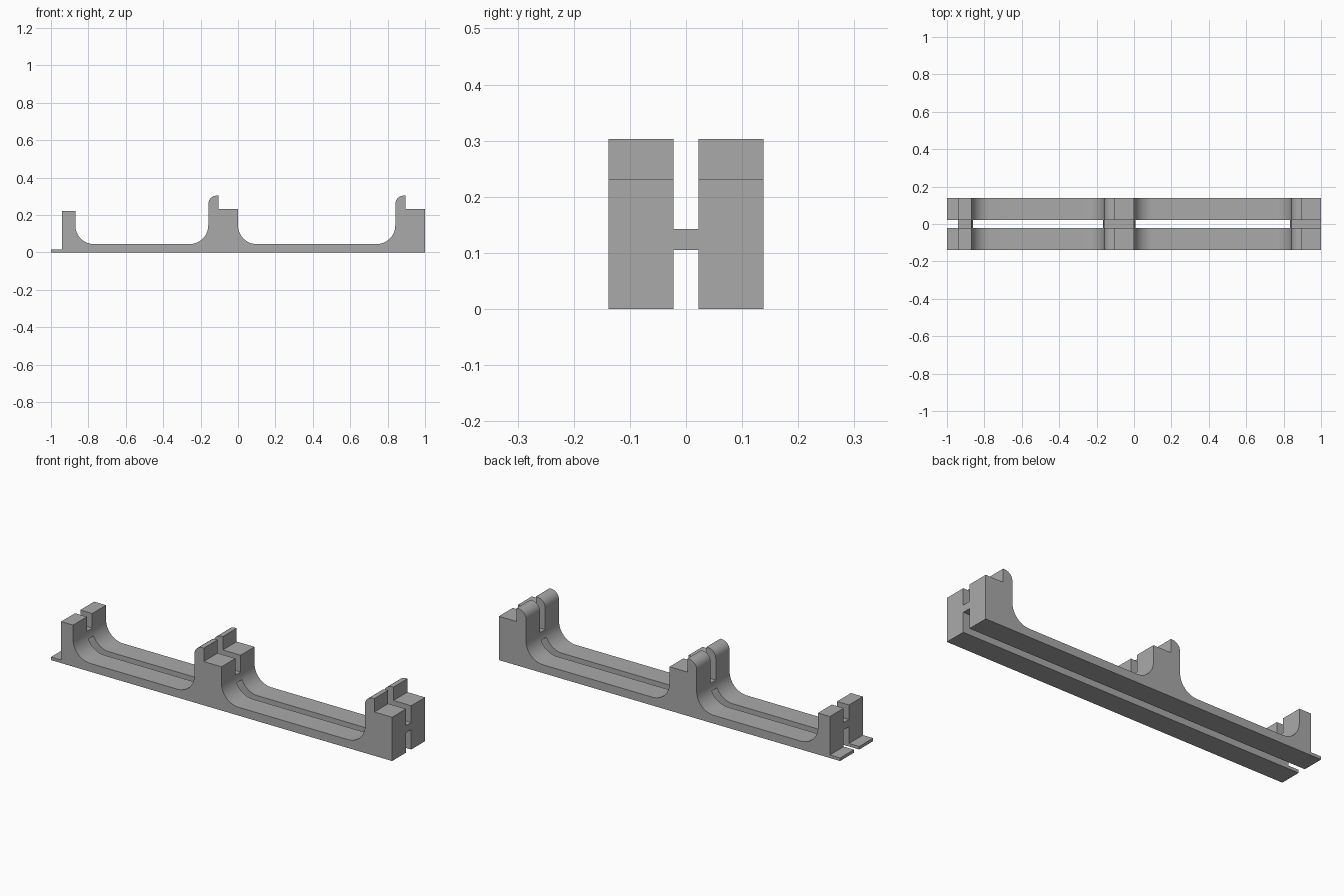
import bpy, bmesh, math

cube = bpy.data.objects.get("Cube")
if cube:
    bpy.data.objects.remove(cube, do_unlink=True)

HALF_WIDTH, GAP = 0.138, 0.022
FLOOR, FILLET = 0.044, 0.1
TOP, STEP, ROUND = 0.303, 0.232, 0.045

grey = bpy.data.materials.new("plain grey")
grey.use_nodes = True
grey.diffuse_color = (0.4, 0.4, 0.4, 1)
grey.node_tree.nodes["Principled BSDF"].inputs["Base Color"].default_value = grey.diffuse_color


def arc(cx, cz, r, start, end, steps=12):
    angles = [math.radians(start + (end - start) * i / steps) for i in range(steps + 1)]
    return [(cx + r * math.cos(a), cz + r * math.sin(a)) for a in angles]


def bay(x0, x1):
    """Floor between two posts, with a fillet at each end."""
    z = FLOOR + FILLET
    return arc(x0 + FILLET, z, FILLET, 180, 270) + arc(x1 - FILLET, z, FILLET, 270, 360)


def hooked_top(x0, x1):
    """Post top with a rounded tooth and a lower step."""
    tooth = x0 + 0.055
    return arc(x0 + ROUND, TOP - ROUND, ROUND, 180, 90) + [
        (tooth, TOP), (tooth, STEP), (x1, STEP)]


def extrude_profile(name, points, half_width):
    bm = bmesh.new()
    face = bm.faces.new([bm.verts.new((x, -half_width, z)) for x, z in points])
    out = bmesh.ops.extrude_face_region(bm, geom=[face])
    moved = [v for v in out["geom"] if isinstance(v, bmesh.types.BMVert)]
    bmesh.ops.translate(bm, verts=moved, vec=(0, 2 * half_width, 0))
    bmesh.ops.recalc_face_normals(bm, faces=bm.faces)
    mesh = bpy.data.meshes.new(name)
    bm.to_mesh(mesh)
    bm.free()
    mesh.materials.append(grey)
    obj = bpy.data.objects.new(name, mesh)
    bpy.context.collection.objects.link(obj)
    return obj


# Side profile: end lip, plain post, bay, hooked post, bay, hooked post
profile = [(-1, 0), (-1, 0.016), (-0.94, 0.016), (-0.94, 0.22), (-0.87, 0.22)]
profile += bay(-0.87, -0.159) + hooked_top(-0.159, 0)
profile += bay(0, 0.841) + hooked_top(0.841, 1) + [(1, 0)]
rack = extrude_profile("rack_body", profile, HALF_WIDTH)

# Lengthwise slots above and below the short bridges in the posts
for name, z0, z1 in (("lower_slot", -0.1, 0.105), ("upper_slot", 0.143, 0.5)):
    box = [(-1.1, z0), (1.1, z0), (1.1, z1), (-1.1, z1)]
    cutter = extrude_profile(name + "_cutter", box, GAP)
    cutter.hide_render = True
    mod = rack.modifiers.new(name, "BOOLEAN")
    mod.operation, mod.solver, mod.object = "DIFFERENCE", "EXACT", cutter
    bpy.context.view_layer.objects.active = rack
    bpy.ops.object.modifier_apply(modifier=mod.name)
    bpy.data.objects.remove(cutter, do_unlink=True)

# Smooth fillets, sharp corners
bpy.ops.object.select_all(action="DESELECT")
rack.select_set(True)
bpy.context.view_layer.objects.active = rack
bpy.ops.object.shade_smooth_by_angle(angle=math.radians(30))
